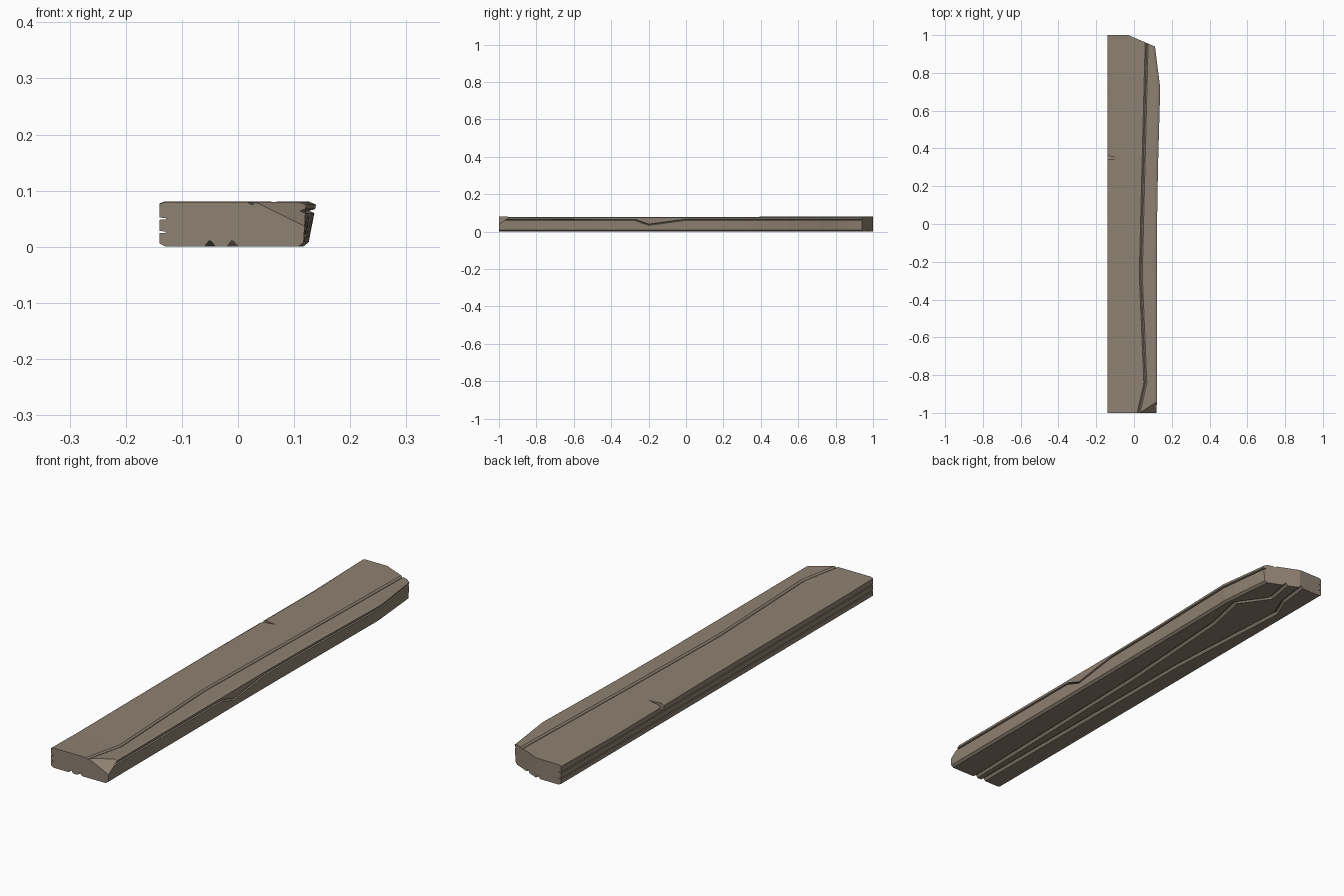
import bpy, bmesh
from mathutils import Vector

if "Cube" in bpy.data.objects:
    bpy.data.objects.remove(bpy.data.objects["Cube"])


def along(path, y):
    """Piecewise linear value along the plank; path is a list of (y, value)."""
    if y <= path[0][0]:
        return path[0][1]
    for (y0, a), (y1, b) in zip(path, path[1:]):
        if y <= y1:
            return a + (b - a) * (y - y0) / (y1 - y0)
    return path[-1][1]


# Paths of the edges and of the carved grain lines
right_low = [(-1, .117), (0, .119), (.72, .126), (.94, .106), (1, .101)]
right_top = [(-1, .121), (0, .122), (.3, .127), (.72, .139), (.94, .111), (1, .105)]
left_bevel = [(-1, .010), (.05, .010), (.35, .012), (.68, .018), (1, .010)]
left_drop = [(-1, .004), (.05, .005), (.68, .010), (1, .004)]
top_z = [(-1, .080), (-.84, .0775), (-.27, .079), (.3, .079), (1, .081)]
top_groove = [(-1, .025), (-.84, .060), (-.27, .036), (.3, .050), (1, .068)]
low_groove_a = [(-1, -.010), (0, .015), (.55, .05), (.74, .09), (.86, .005), (1, .03)]
low_groove_b = [(-1, -.050), (.2, -.055), (.78, -.088), (.87, -.05), (1, -.035)]
side_groove = [(-1, .064), (-.27, .062), (-.2, .037), (0, .064), (1, .064)]
paths = [right_low, right_top, left_bevel, top_z, top_groove,
         low_groove_a, low_groove_b, side_groove]


def section(y):
    """Cross-section (x, z) with grooves, counter-clockwise seen from the front."""
    xl, zt = -.14, along(top_z, y)
    rl, rt = along(right_low, y), along(right_top, y)
    ga, gb = along(low_groove_a, y), along(low_groove_b, y)
    gt, gs = along(top_groove, y), along(side_groove, y)

    def side(z):
        return rl + (rt - rl) * (z - .008) / (.075 - .008)
    pts = [(xl + .012, 0)]
    for g in (gb, ga):
        pts += [(g - .010, 0), (g - .002, .010), (g + .002, .010), (g + .010, 0)]
    pts += [(rl - .010, 0), (rl, .008)]
    pts += [(side(gs - .004), gs - .004), (side(gs) - .010, gs), (side(gs + .003), gs + .003)]
    pts += [(rt, .075), (rt - .012, zt)]
    pts += [(gt + .008, zt), (gt + .001, zt - .005), (gt - .001, zt - .005), (gt - .008, zt)]
    pts += [(xl + along(left_bevel, y), zt), (xl, zt - along(left_drop, y))]
    for z in (.050, .026):
        pts += [(xl, z + .002), (xl + .012, z + .001), (xl + .012, z - .001), (xl, z - .002)]
    pts += [(xl, .006)]
    return pts


def cut(bm, point, normal):
    """Slice away everything on the normal side and close the hole."""
    geom = bm.verts[:] + bm.edges[:] + bm.faces[:]
    res = bmesh.ops.bisect_plane(bm, geom=geom, plane_co=point, plane_no=normal,
                                 clear_outer=True)
    edges = [e for e in res["geom_cut"] if isinstance(e, bmesh.types.BMEdge)]
    bmesh.ops.edgeloop_fill(bm, edges=edges)


# Plank body: loft the section along y
bm = bmesh.new()
stations = sorted({y for p in paths for y, _ in p})
rings = [[bm.verts.new((x, y, z)) for x, z in section(y)] for y in stations]
for a, b in zip(rings, rings[1:]):
    for i in range(len(a)):
        j = (i + 1) % len(a)
        bm.faces.new((a[i], a[j], b[j], b[i]))
bm.faces.new(rings[0][::-1])
bm.faces.new(rings[-1])

# Slanted far end and chipped front corner
cut(bm, (.11, .94, 0), Vector((.06, .14, 0)).normalized())
p, q, r = Vector((.03, -1, .08)), Vector((.118, -1, .037)), Vector((.121, -.94, .08))
n = (q - p).cross(r - p).normalized()
cut(bm, p, n if n.z > 0 else -n)
bmesh.ops.recalc_face_normals(bm, faces=bm.faces[:])

mesh = bpy.data.meshes.new("plank")
bm.to_mesh(mesh)
bm.free()
plank = bpy.data.objects.new("plank", mesh)
bpy.context.collection.objects.link(plank)

wood = bpy.data.materials.new("weathered_wood")
wood.diffuse_color = (.27, .22, .165, 1)
wood.use_nodes = True
wood.node_tree.nodes["Principled BSDF"].inputs["Base Color"].default_value = wood.diffuse_color
mesh.materials.append(wood)

# Small split in the left edge
bm = bmesh.new()
tri = [(-.16, .338), (-.078, .349), (-.16, .366)]
low = [bm.verts.new((x, y, .055 if x < -.1 else .078)) for x, y in tri]
high = [bm.verts.new((x, y, .10)) for x, y in tri]
bm.faces.new(low[::-1])
bm.faces.new(high)
for i in range(3):
    j = (i + 1) % 3
    bm.faces.new((low[i], low[j], high[j], high[i]))
bmesh.ops.recalc_face_normals(bm, faces=bm.faces[:])
cm = bpy.data.meshes.new("split_cutter")
bm.to_mesh(cm)
bm.free()
cm.materials.append(wood)
cutter = bpy.data.objects.new("split_cutter", cm)
bpy.context.collection.objects.link(cutter)
cutter.hide_render = True

mod = plank.modifiers.new("split", 'BOOLEAN')
mod.operation = 'DIFFERENCE'
mod.solver = 'EXACT'
mod.object = cutter
bpy.context.view_layer.objects.active = plank
bpy.ops.object.modifier_apply(modifier=mod.name)
bpy.data.objects.remove(cutter)
